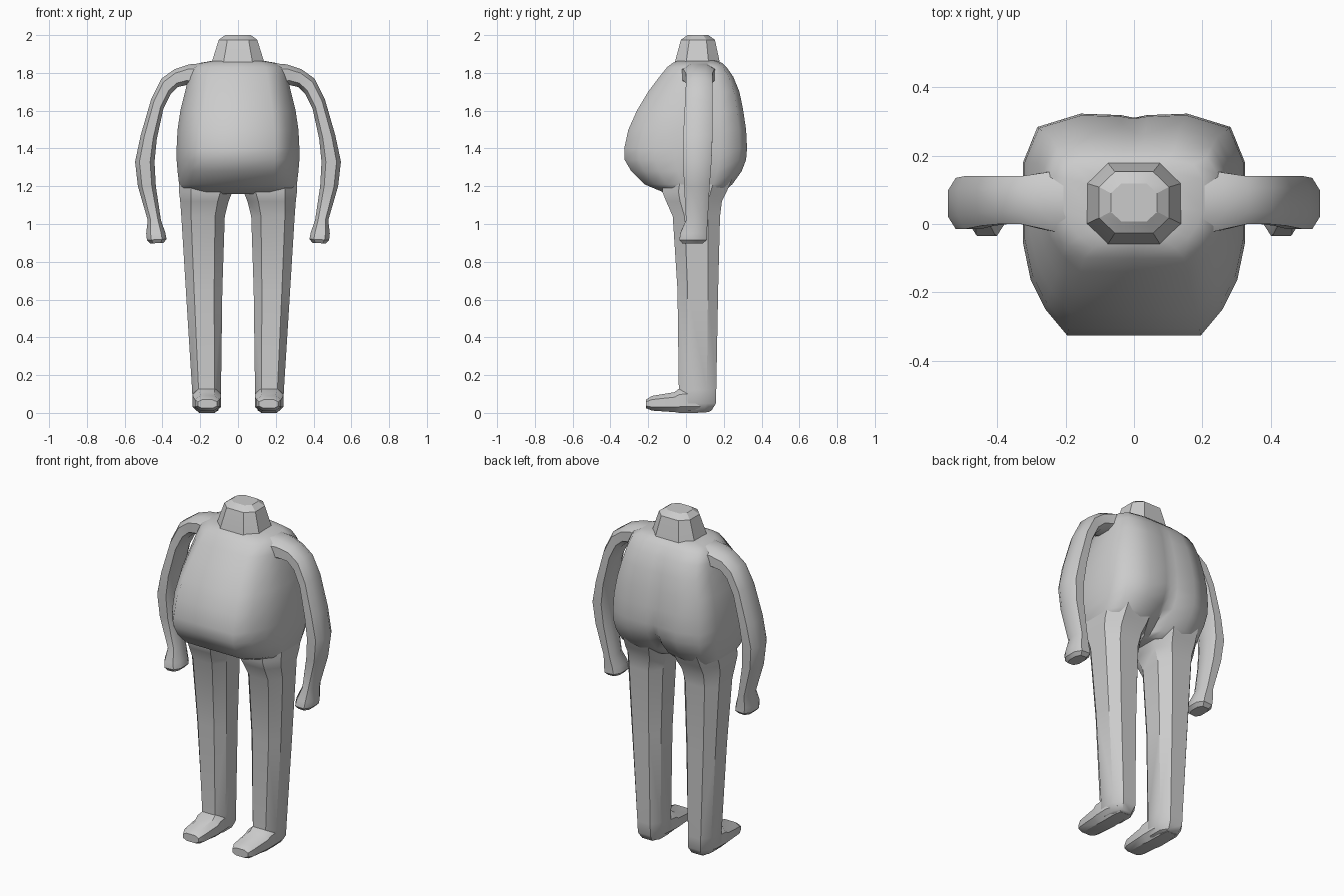
import bpy, bmesh
from mathutils import Vector as V

OCT = [(1, .5), (.55, 1), (-.55, 1), (-1, .5), (-1, -.5), (-.55, -1), (.55, -1), (1, -.5)]


def ring(c, u, v):
    """Chamfered-rectangle section around c with half axes u and v."""
    return [V(c) + V(u) * a + V(v) * b for a, b in OCT]


def loft(name, rings, mirror=False, angle=35, subdiv=0):
    """Skin closed rings into a capped tube, optionally mirrored over x."""
    bm = bmesh.new()
    rows = [[bm.verts.new(p) for p in r] for r in rings]
    n = len(rows[0])
    for a, b in zip(rows, rows[1:]):
        for i in range(n):
            j = (i + 1) % n
            bm.faces.new((a[i], a[j], b[j], b[i]))
    bm.faces.new(rows[0])
    bm.faces.new(rows[-1])
    bmesh.ops.recalc_face_normals(bm, faces=bm.faces)
    sides = [("_right", 1), ("_left", -1)] if mirror else [("", 1)]
    for suffix, s in sides:
        if s < 0:
            bmesh.ops.scale(bm, vec=(-1, 1, 1), verts=bm.verts)
            bmesh.ops.reverse_faces(bm, faces=bm.faces)
        me = bpy.data.meshes.new(name + suffix)
        bm.to_mesh(me)
        ob = bpy.data.objects.new(name + suffix, me)
        bpy.context.collection.objects.link(ob)
        bpy.ops.object.select_all(action='DESELECT')
        ob.select_set(True)
        bpy.context.view_layer.objects.active = ob
        bpy.ops.object.shade_smooth_by_angle(angle=angle * 3.14159 / 180)
    bm.free()


def torso_ring(z, w, f, b, dent):
    """Broad flat front, rounded sides, back with a centre groove."""
    m, d = .06, b - f
    half = [(0, f), (.6 * w, f), (.8 * w, f + .12 * d), (.93 * w, f + .25 * d),
            (w, f + .42 * d), (w, f + .78 * d), (.87 * w, b - .06 * d),
            (.48 * w, b), (.12 * w, b - .35 * dent), (0, b - dent)]
    pts = half + [(-x, y) for x, y in half[-2:0:-1]]
    return [V((x, y, z)) for x, y in pts]


# Torso: height, half width, front, back, groove depth
loft("torso", [torso_ring(*r) for r in [
    (1.16, .27, -.10, .18, .06), (1.185, .305, -.16, .215, .07),
    (1.21, .312, -.22, .245, .07), (1.28, .32, -.29, .295, .05),
    (1.34, .325, -.325, .318, .025), (1.40, .325, -.327, .323, .012),
    (1.50, .32, -.305, .318, .01), (1.60, .305, -.26, .303, .01),
    (1.70, .28, -.20, .283, .01), (1.78, .262, -.14, .25, .005),
    (1.83, .245, -.10, .215, 0), (1.853, .20, -.07, .19, 0), (1.865, .13, -.04, .16, 0)]], angle=60)

# Neck stump
loft("neck", [ring((0, y, z), (w, 0, 0), (0, d, 0)) for z, y, w, d in [
    (1.82, .06, .15, .125), (1.86, .06, .138, .118),
    (1.975, .063, .102, .09), (2.0, .063, .068, .055)]], angle=25)

# Arms: outer x z, inner x z, front and back y
arm = []
for xo, zo, xi, zi, f, b in [
        (.20, 1.85, .20, 1.72, -.03, .16), (.26, 1.845, .275, 1.735, -.015, .15),
        (.335, 1.82, .32, 1.725, .0, .14), (.405, 1.77, .355, 1.69, .0, .14),
        (.46, 1.66, .395, 1.61, -.005, .14), (.515, 1.47, .43, 1.45, -.015, .14),
        (.545, 1.33, .442, 1.33, -.015, .135), (.53, 1.2, .435, 1.2, -.01, .125),
        (.478, 1.02, .408, 1.02, .0, .115), (.486, .95, .385, .955, -.03, .11),
        (.482, .915, .378, .92, -.035, .11), (.465, .897, .395, .9, -.02, .09)]:
    arm.append(ring(((xo + xi) / 2, (f + b) / 2, (zo + zi) / 2),
                    ((xo - xi) / 2, 0, (zo - zi) / 2), (0, (b - f) / 2, 0)))
loft("arm", arm, mirror=True)

# Legs: height, inner and outer x, front and back y
loft("leg", [ring(((i + o) / 2, (f + b) / 2, z), ((o - i) / 2, 0, 0), (0, (b - f) / 2, 0))
             for z, i, o, f, b in [
    (1.30, .0, .31, -.12, .27), (1.17, .03, .312, -.125, .215),
    (1.12, .05, .306, -.105, .19), (1.04, .07, .30, -.07, .18),
    (.65, .083, .276, -.045, .17), (.12, .09, .243, -.038, .16),
    (.05, .09, .24, -.04, .158), (.012, .105, .22, -.03, .135), (.005, .12, .205, -.02, .12)]],
     mirror=True)

# Feet: y, inner and outer x, bottom and top z
loft("foot", [ring(((i + o) / 2, y, (b + t) / 2), ((o - i) / 2, 0, 0), (0, 0, (t - b) / 2))
              for y, i, o, b, t in [
    (.12, .11, .22, .004, .12), (.05, .092, .24, .0, .14), (-.035, .09, .24, .0, .13),
    (-.06, .09, .237, .004, .11), (-.18, .098, .228, .012, .09), (-.212, .112, .213, .025, .07)]],
     mirror=True)
